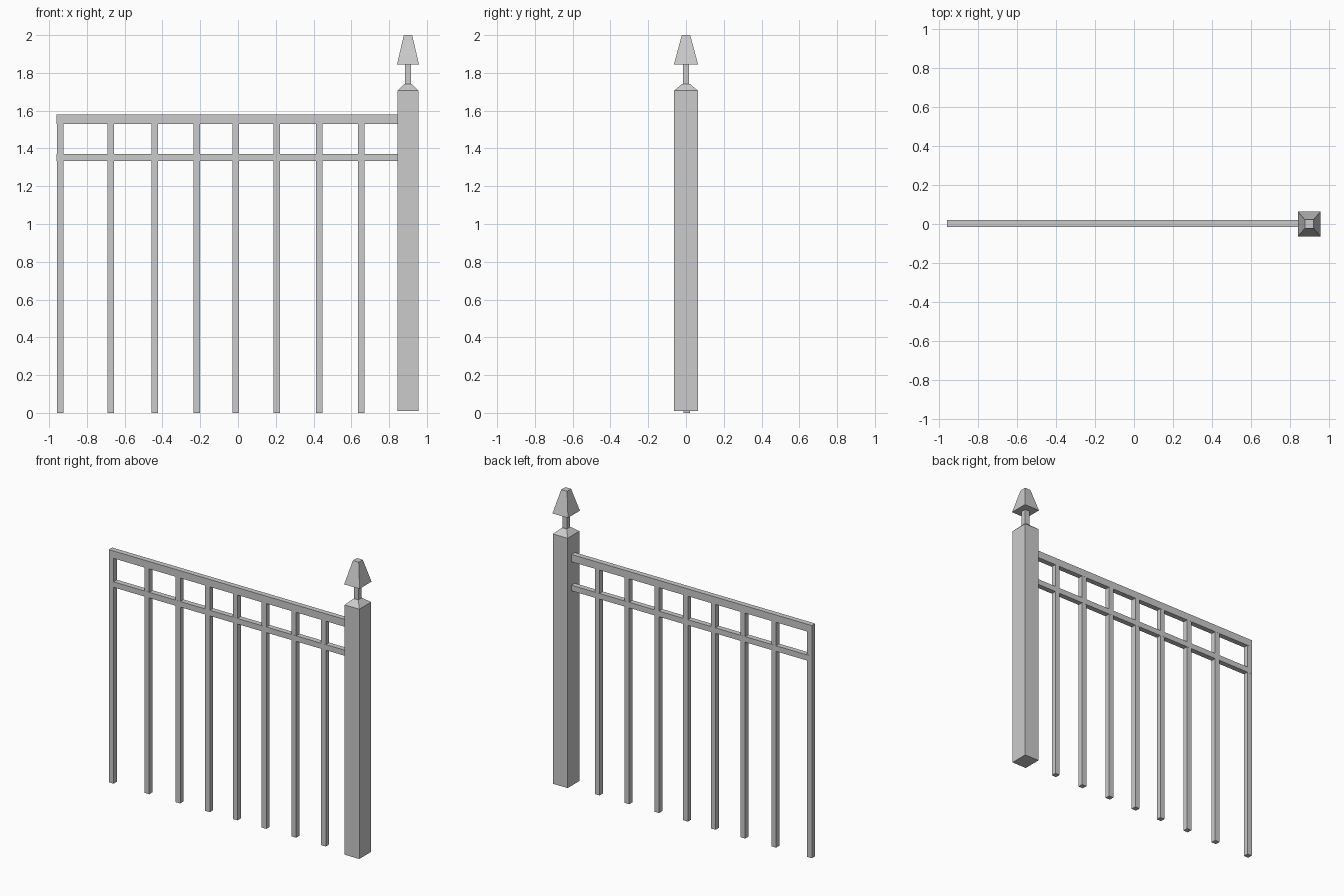
import bpy
import bmesh

default = bpy.data.objects.get("Cube")
if default:
    bpy.data.objects.remove(default, do_unlink=True)

GREY = (0.6, 0.6, 0.6, 1.0)
metal = bpy.data.materials.new("painted_grey")
metal.use_nodes = True
metal.diffuse_color = GREY
metal.node_tree.nodes["Principled BSDF"].inputs["Base Color"].default_value = GREY


def finish(name, bm):
    bmesh.ops.recalc_face_normals(bm, faces=bm.faces)
    mesh = bpy.data.meshes.new(name)
    bm.to_mesh(mesh)
    bm.free()
    mesh.materials.append(metal)
    obj = bpy.data.objects.new(name, mesh)
    bpy.context.collection.objects.link(obj)
    return obj


def square_loft(name, x, y, levels):
    """Closed solid from rectangles given as (z, half width, half depth)."""
    bm = bmesh.new()
    rings = []
    for z, hx, hy in levels:
        corners = ((-1, -1), (1, -1), (1, 1), (-1, 1))
        rings.append([bm.verts.new((x + sx * hx, y + sy * hy, z)) for sx, sy in corners])
    for low, high in zip(rings, rings[1:]):
        for i in range(4):
            j = (i + 1) % 4
            bm.faces.new((low[i], low[j], high[j], high[i]))
    bm.faces.new(rings[0])
    bm.faces.new(rings[-1])
    return finish(name, bm)


# Heavy square post with a bevelled cap, a thin neck and a tapered finial
POST_X = 0.9
square_loft("post", POST_X, 0, [(0.01, 0.055, 0.063), (1.706, 0.055, 0.063),
                                (1.742, 0.018, 0.02)])
square_loft("finial_neck", POST_X, 0, [(1.73, 0.017, 0.017), (1.85, 0.017, 0.017)])
square_loft("finial", POST_X, 0, [(1.845, 0.058, 0.064), (2.0, 0.022, 0.022)])

# Two horizontal rails running from the end picket into the post
RAIL_Y = 0.003
LEFT_END, RIGHT_END = -0.96, 0.85
mid, half = (LEFT_END + RIGHT_END) / 2, (RIGHT_END - LEFT_END) / 2
for name, low, high in (("top_rail", 1.53, 1.58), ("lower_rail", 1.333, 1.371)):
    square_loft(name, mid, RAIL_Y, [(low, half, 0.018), (high, half, 0.018)])

# Slim vertical pickets
for i, x in enumerate((-0.942, -0.674, -0.441, -0.219, -0.011, 0.206, 0.43, 0.652)):
    square_loft(f"picket_{i + 1}", x, RAIL_Y, [(0, 0.0175, 0.0175), (1.54, 0.0175, 0.0175)])
